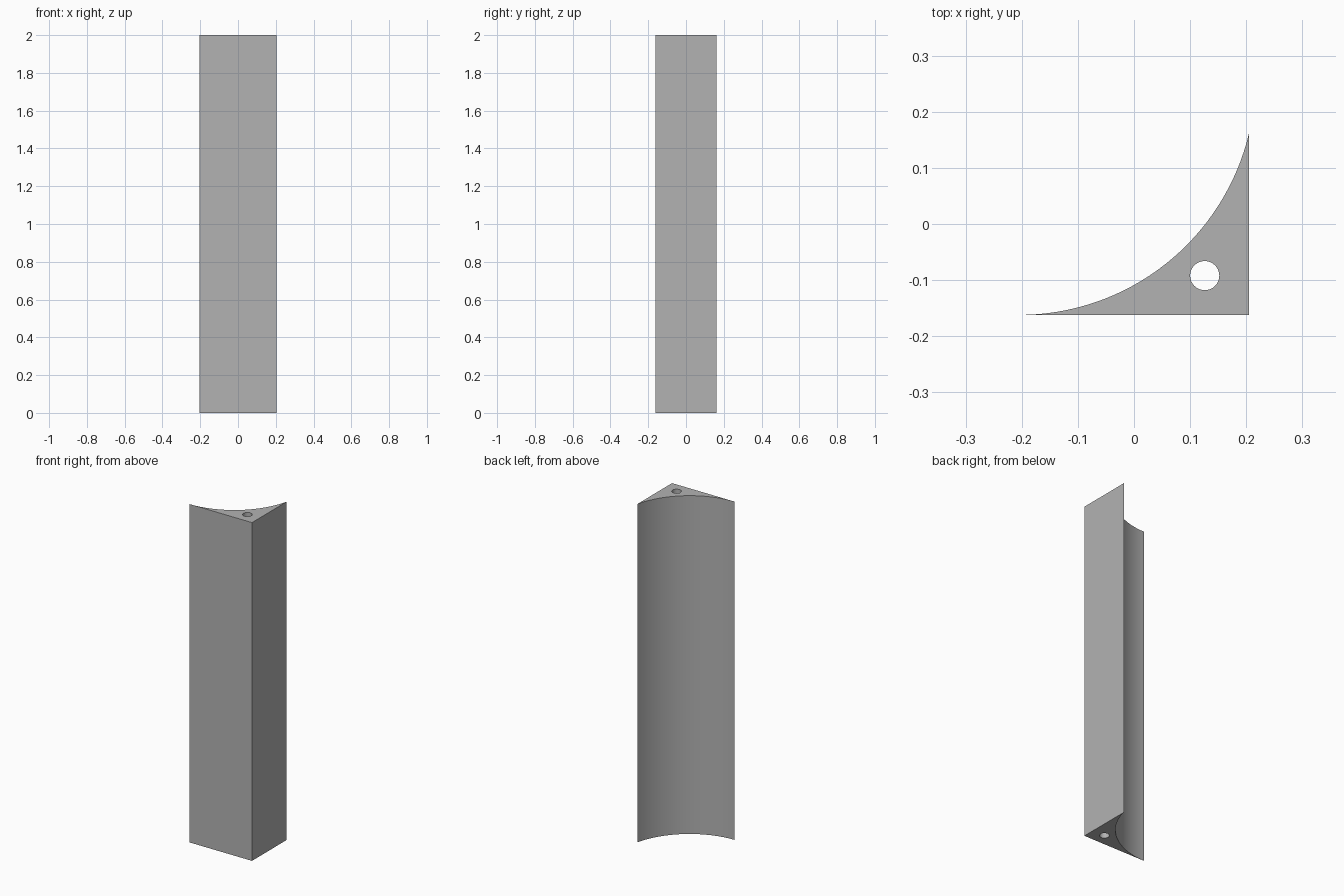
import bpy
import bmesh
from math import cos, sin, pi, asin, radians

cube = bpy.data.objects.get("Cube")
if cube:
    bpy.data.objects.remove(cube, do_unlink=True)

HALF_X, HALF_Y, HEIGHT = 0.205, 0.162, 2.0
RADIUS = (4 * HALF_X ** 2 + 4 * HALF_Y ** 2) / (4 * HALF_Y)
ARC_STEPS = 32

grey = bpy.data.materials.new("plain_grey")
grey.use_nodes = True
colour = (0.45, 0.45, 0.45, 1)
grey.diffuse_color = colour
grey.node_tree.nodes["Principled BSDF"].inputs["Base Color"].default_value = colour


def prism(name, outline, bottom, top):
    """Extrude a counter-clockwise outline straight up."""
    bm = bmesh.new()
    face = bm.faces.new([bm.verts.new((x, y, bottom)) for x, y in outline])
    grown = bmesh.ops.extrude_face_region(bm, geom=[face])
    verts = [v for v in grown["geom"] if isinstance(v, bmesh.types.BMVert)]
    bmesh.ops.translate(bm, verts=verts, vec=(0, 0, top - bottom))
    bmesh.ops.recalc_face_normals(bm, faces=bm.faces)
    mesh = bpy.data.meshes.new(name)
    bm.to_mesh(mesh)
    bm.free()
    mesh.materials.append(grey)
    obj = bpy.data.objects.new(name, mesh)
    bpy.context.collection.objects.link(obj)
    return obj


# Corner strip: two flat sides at right angles, closed by a concave arc
sweep = asin(2 * HALF_X / RADIUS)
arc = [(-HALF_X + RADIUS * sin(sweep * i / ARC_STEPS),
        -HALF_Y + RADIUS * (1 - cos(sweep * i / ARC_STEPS)))
       for i in range(ARC_STEPS + 1)]
strip = prism("cove_strip", [(HALF_X, -HALF_Y)] + arc[::-1], 0, HEIGHT)

# Round hole along the whole length
circle = [(0.126 + 0.026 * cos(2 * pi * i / 32), -0.092 + 0.026 * sin(2 * pi * i / 32))
          for i in range(32)]
cutter = prism("hole_cutter", circle, -0.1, HEIGHT + 0.1)

cut = strip.modifiers.new("hole", 'BOOLEAN')
cut.operation = 'DIFFERENCE'
cut.solver = 'EXACT'
cut.object = cutter

bpy.ops.object.select_all(action='DESELECT')
strip.select_set(True)
bpy.context.view_layer.objects.active = strip
bpy.ops.object.modifier_apply(modifier=cut.name)
bpy.data.objects.remove(cutter, do_unlink=True)
bpy.ops.object.shade_smooth_by_angle(angle=radians(30))
